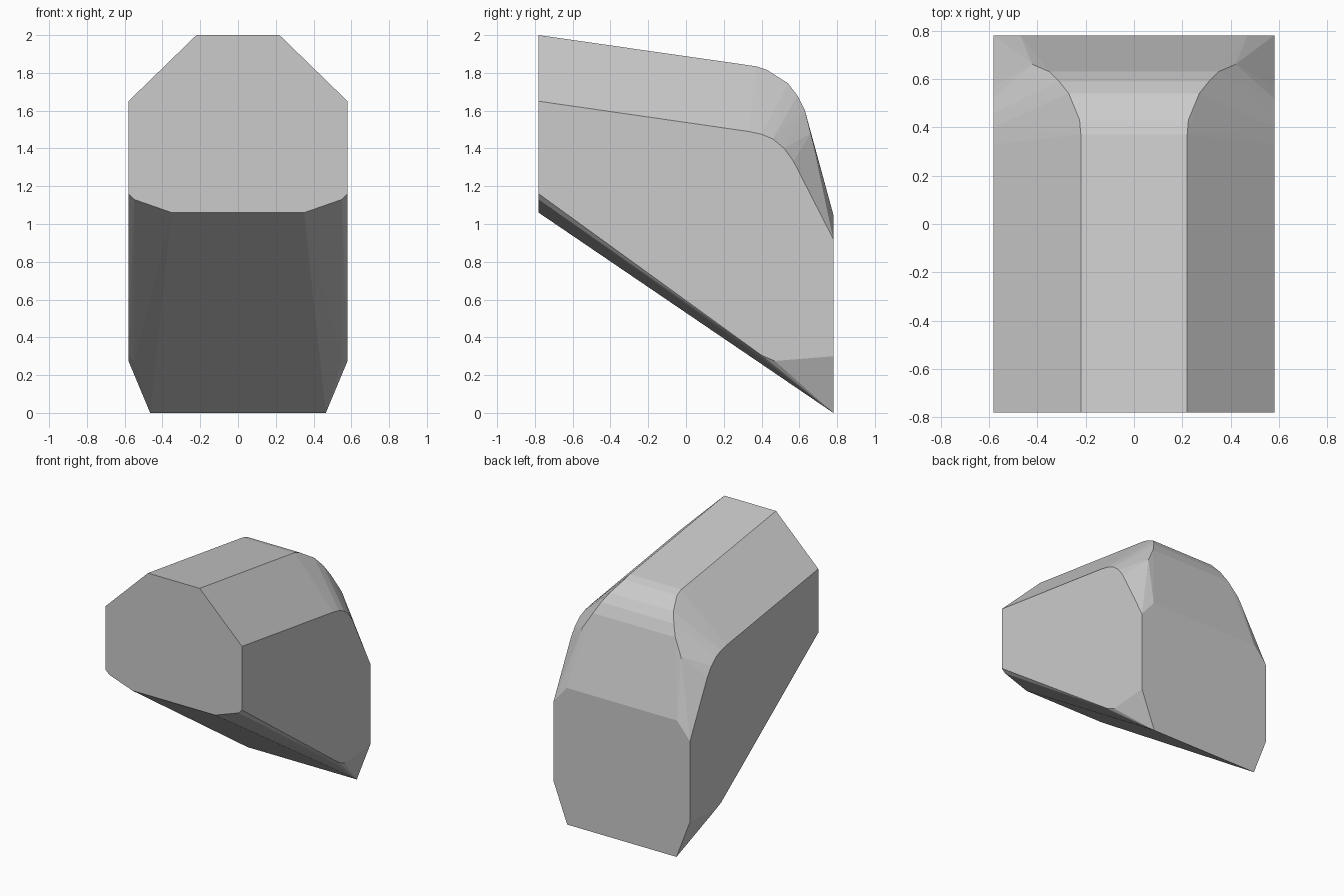
import bpy
import bmesh

cube = bpy.data.objects.get("Cube")
if cube:
    bpy.data.objects.remove(cube, do_unlink=True)

grey = bpy.data.materials.new("plain_grey")
grey.use_nodes = True
colour = (0.6, 0.6, 0.6, 1)
grey.diffuse_color = colour
grey.node_tree.nodes["Principled BSDF"].inputs["Base Color"].default_value = colour

FRONT, BACK, SIDE = -0.78, 0.78, 0.58

# Left half of the front and back faces, as (x, z)
front_outline = [(0.22, 2.0), (SIDE, 1.65), (SIDE, 1.16), (0.55, 1.13), (0.35, 1.06)]
back_outline = [(0.47, 1.05), (SIDE, 0.92), (SIDE, 0.30), (0.465, 0)]
# Rounded shoulder of the top, as (x, y, z)
shoulder = [(0.22, 0.37, 1.835), (0.225, 0.43, 1.815), (0.27, 0.54, 1.745),
            (0.31, 0.59, 1.68), (0.35, 0.63, 1.6), (0.42, 0.66, 1.48)]
# Bends of the flat side's upper and lower edges, as (y, z)
side_bends = [(0.33, 1.49), (0.40, 1.475), (0.46, 1.45), (0.52, 1.40),
              (0.57, 1.33), (0.40, 0.305), (0.47, 0.275)]

half = [(x, FRONT, z) for x, z in front_outline]
half += [(x, BACK, z) for x, z in back_outline]
half += shoulder
half += [(SIDE, y, z) for y, z in side_bends]
half.append((0.55, 0.42, 0.275))

# Mirrored points wrapped in one faceted shell
bm = bmesh.new()
for side in (1, -1):
    for x, y, z in half:
        bm.verts.new((side * x, y, z))
hull = bmesh.ops.convex_hull(bm, input=bm.verts)
loose = [v for v in bm.verts if not v.link_faces]
bmesh.ops.delete(bm, geom=loose, context='VERTS')
bmesh.ops.dissolve_limit(bm, angle_limit=0.01, verts=bm.verts, edges=bm.edges)
bmesh.ops.recalc_face_normals(bm, faces=bm.faces)

mesh = bpy.data.meshes.new("faceted_block")
bm.to_mesh(mesh)
bm.free()
mesh.materials.append(grey)
block = bpy.data.objects.new("faceted_block", mesh)
bpy.context.collection.objects.link(block)
